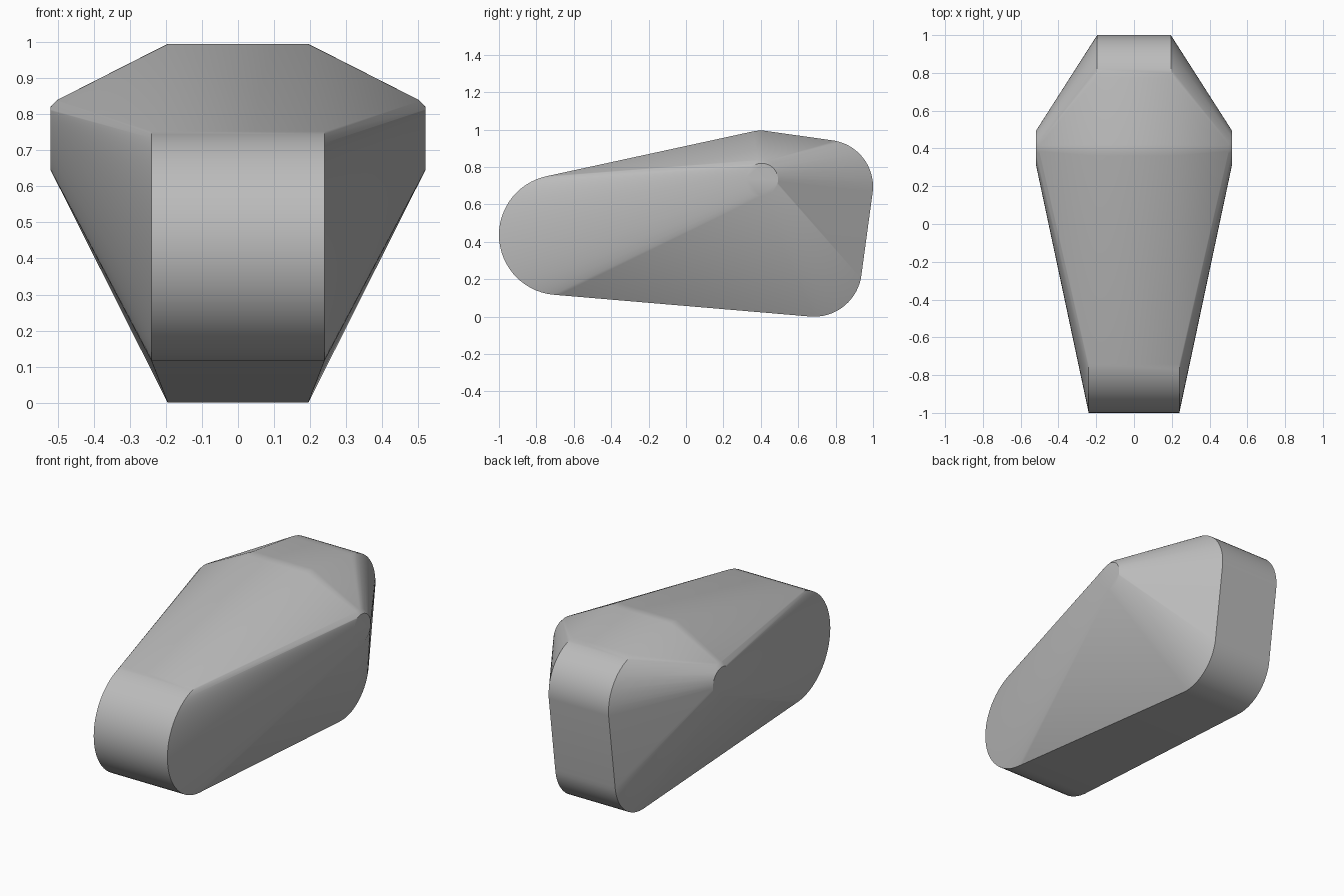
import bpy, bmesh, math

cube = bpy.data.objects.get("Cube")
if cube:
    bpy.data.objects.remove(cube, do_unlink=True)

# Plain grey body colour
GREY = (0.5, 0.5, 0.5, 1.0)
mat = bpy.data.materials.new("plain grey")
mat.use_nodes = True
mat.diffuse_color = GREY
mat.node_tree.nodes["Principled BSDF"].inputs["Base Color"].default_value = GREY

SEGMENTS = 64

# Sideways rollers the body is stretched over: (y, z, radius, half width)
ROLLERS = [
    (-0.679, 0.437, 0.321, 0.24),   # rounded nose
    (0.75, 0.695, 0.25, 0.195),     # upper back corner
    (0.685, 0.255, 0.255, 0.195),   # lower back corner
    (0.40, 0.795, 0.20, 0.195),     # top ridge
    (0.405, 0.733, 0.087, 0.52),    # side points
    (0.405, 0.733, 0.107, 0.50),    # chamfer of the side points
]


def add_roller(bm, y, z, radius, half_width):
    """Two rings of points, one on each side."""
    for side in (-1, 1):
        for i in range(SEGMENTS):
            a = math.tau * i / SEGMENTS
            bm.verts.new((side * half_width, y + radius * math.cos(a), z + radius * math.sin(a)))


# Body: tight skin around all the rollers
bm = bmesh.new()
for roller in ROLLERS:
    add_roller(bm, *roller)
bmesh.ops.convex_hull(bm, input=bm.verts[:])
bmesh.ops.delete(bm, geom=[v for v in bm.verts if not v.link_faces], context='VERTS')
bmesh.ops.dissolve_limit(bm, angle_limit=math.radians(0.2), verts=bm.verts[:], edges=bm.edges[:])
bmesh.ops.recalc_face_normals(bm, faces=bm.faces[:])

mesh = bpy.data.meshes.new("body")
bm.to_mesh(mesh)
bm.free()
mesh.materials.append(mat)
body = bpy.data.objects.new("body", mesh)
bpy.context.collection.objects.link(body)

bpy.ops.object.select_all(action='DESELECT')
body.select_set(True)
bpy.context.view_layer.objects.active = body
bpy.ops.object.shade_smooth_by_angle(angle=math.radians(30))
